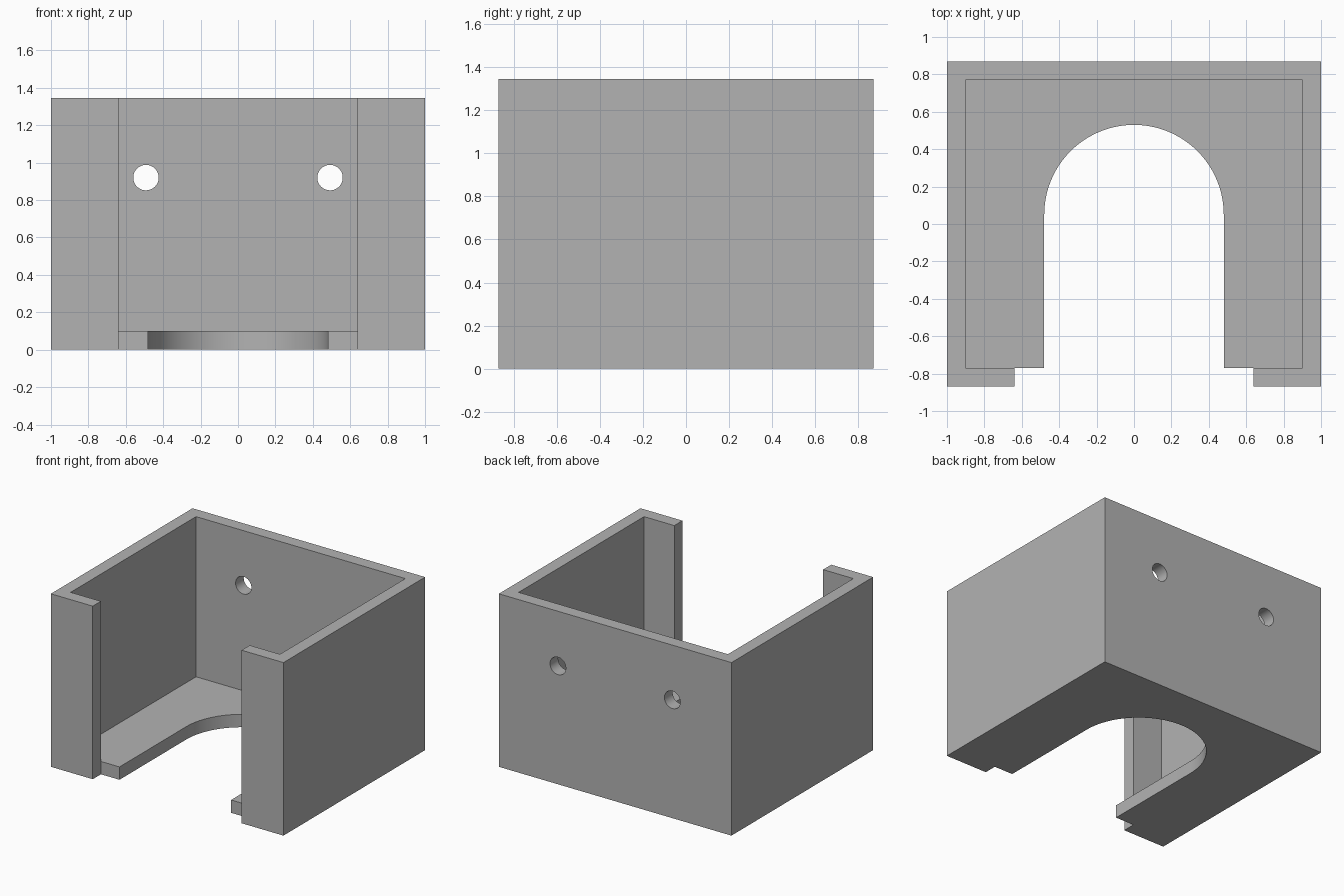
import bpy
import bmesh
from math import cos, sin, pi

cube = bpy.data.objects.get("Cube")
if cube:
    bpy.data.objects.remove(cube, do_unlink=True)

grey = bpy.data.materials.new("plain grey")
grey.use_nodes = True
colour = (0.45, 0.45, 0.45, 1)
grey.diffuse_color = colour
grey.node_tree.nodes["Principled BSDF"].inputs["Base Color"].default_value = colour

WIDTH, DEPTH, HEIGHT, WALL = 1.0, 0.87, 1.345, 0.1   # half width, half depth
DOOR = 0.64                                          # half width of the front opening
SLOT, SLOT_Y = 0.48, 0.05                            # slot radius and arc centre
FRONT = WALL - DEPTH                                 # inner side of the front wall


def prism(name, outline, low, high):
    """Extrude a plan outline from one height to another."""
    bm = bmesh.new()
    face = bm.faces.new([bm.verts.new((x, y, low)) for x, y in outline])
    grown = bmesh.ops.extrude_face_region(bm, geom=[face])
    for v in grown["geom"]:
        if isinstance(v, bmesh.types.BMVert):
            v.co.z = high
    bmesh.ops.recalc_face_normals(bm, faces=bm.faces)
    mesh = bpy.data.meshes.new(name)
    bm.to_mesh(mesh)
    bm.free()
    mesh.materials.append(grey)
    obj = bpy.data.objects.new(name, mesh)
    bpy.context.collection.objects.link(obj)
    return obj


def rectangle(x, front, back):
    return [(-x, front), (x, front), (x, back), (-x, back)]


def cut(body, cutter):
    """Subtract the cutter from the body and remove it."""
    cutter.hide_render = True
    mod = body.modifiers.new("cut", "BOOLEAN")
    mod.operation = "DIFFERENCE"
    mod.solver = "EXACT"
    mod.object = cutter
    bpy.ops.object.select_all(action="DESELECT")
    bpy.context.view_layer.objects.active = body
    body.select_set(True)
    bpy.ops.object.modifier_apply(modifier=mod.name)
    bpy.data.objects.remove(cutter, do_unlink=True)


# Solid block for the open box
box = prism("open_box", rectangle(WIDTH, -DEPTH, DEPTH), 0, HEIGHT)

# Full-height front opening, then the hollow above the floor
cut(box, prism("opening_cutter", rectangle(DOOR, -2, FRONT), -1, 2))
cut(box, prism("hollow_cutter", rectangle(WIDTH - WALL, FRONT, DEPTH - WALL), WALL, 2))

# Round-ended slot in the floor
arc = [(SLOT * cos(pi * i / 48), SLOT_Y + SLOT * sin(pi * i / 48)) for i in range(49)]
cut(box, prism("slot_cutter", [(-SLOT, -2), (SLOT, -2)] + arc, -1, 0.3))

# Two screw holes through the back wall
for side in (-1, 1):
    bpy.ops.mesh.primitive_cylinder_add(
        vertices=48, radius=0.068, depth=0.5,
        location=(side * 0.492, DEPTH, 0.92), rotation=(pi / 2, 0, 0))
    hole = bpy.context.object
    hole.name = "hole_cutter"
    hole.data.materials.append(grey)
    cut(box, hole)

# Smooth the round walls and keep the corners sharp
bpy.ops.object.select_all(action="DESELECT")
box.select_set(True)
bpy.context.view_layer.objects.active = box
bpy.ops.object.shade_smooth_by_angle(angle=pi / 6)
